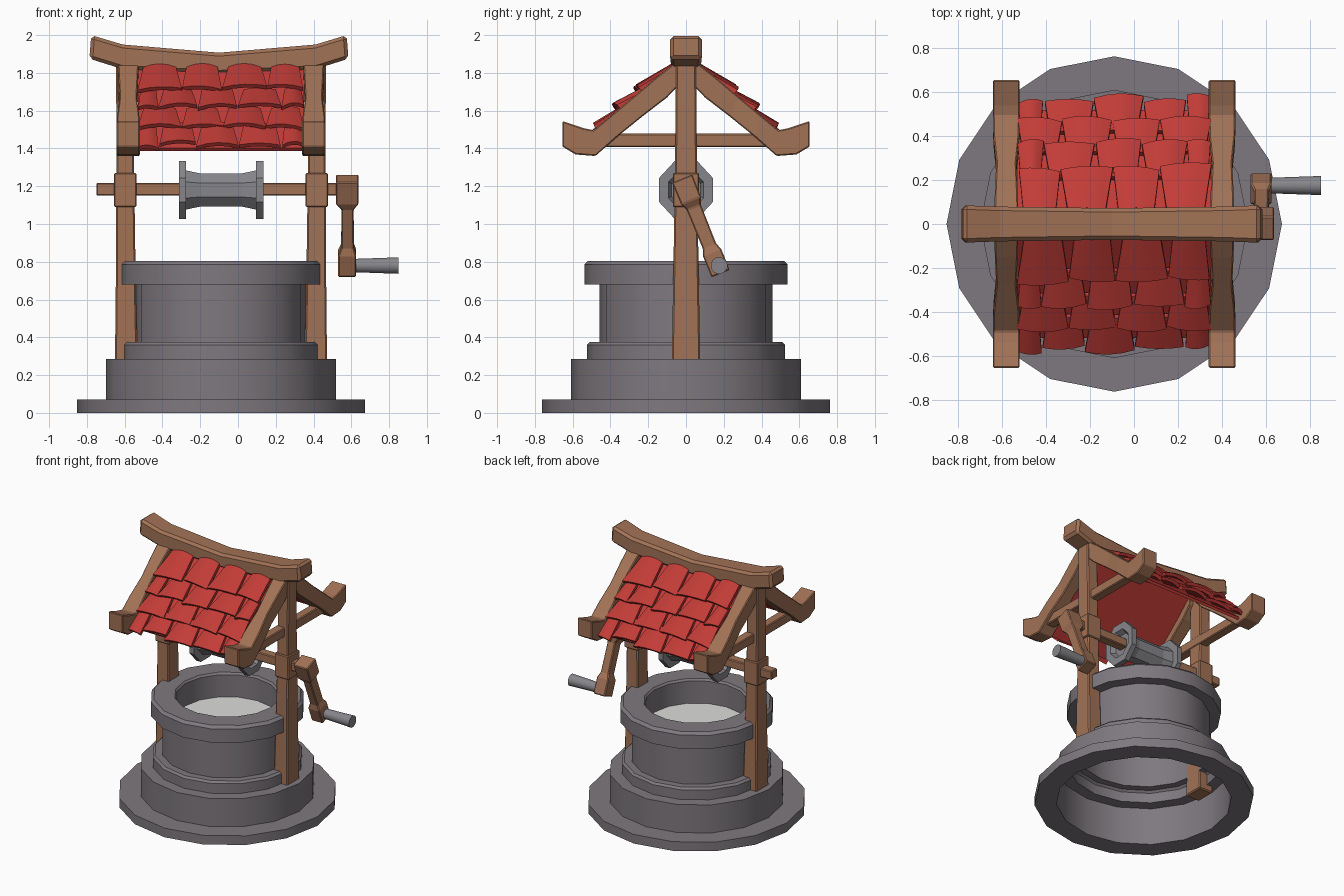
import bpy, bmesh, math, random
from mathutils import Vector

if "Cube" in bpy.data.objects:
    bpy.data.objects.remove(bpy.data.objects["Cube"])

random.seed(4)
CX = -0.09  # centre line of the stone well


def material(name, col):
    m = bpy.data.materials.new(name)
    m.diffuse_color = (*col, 1)
    m.use_nodes = True
    m.node_tree.nodes["Principled BSDF"].inputs["Base Color"].default_value = m.diffuse_color
    return m


STONE = material("stone grey", (0.21, 0.19, 0.21))
METAL = material("metal grey", (0.24, 0.24, 0.26))
WOOD = material("brown wood", (0.36, 0.168, 0.092))
RED = material("red tile", (0.54, 0.045, 0.038))
WATER = material("pale water", (0.72, 0.72, 0.71))


def mesh_object(name, verts, faces, mat, bevel=0, smooth=False):
    me = bpy.data.meshes.new(name)
    me.from_pydata([tuple(v) for v in verts], [], faces)
    me.materials.append(mat)
    ob = bpy.data.objects.new(name, me)
    bpy.context.collection.objects.link(ob)
    bm = bmesh.new()
    bm.from_mesh(me)
    bmesh.ops.recalc_face_normals(bm, faces=bm.faces)
    bm.to_mesh(me)
    bm.free()
    if smooth:
        me.shade_smooth()
        me.set_sharp_from_angle(angle=math.radians(30))
    if bevel:
        b = ob.modifiers.new("bevel", 'BEVEL')
        b.width, b.segments, b.limit_method = bevel, 1, 'ANGLE'
    return ob


def loft_data(rings, caps=True):
    n = len(rings[0])
    verts = [v for r in rings for v in r]
    faces = [(i * n + j, i * n + (j + 1) % n, (i + 1) * n + (j + 1) % n, (i + 1) * n + j)
             for i in range(len(rings) - 1) for j in range(n)]
    if caps:
        faces += [tuple(range(n))[::-1], tuple(range((len(rings) - 1) * n, len(rings) * n))]
    return verts, faces


def loft(name, rings, mat, caps=True, **kw):
    return mesh_object(name, *loft_data(rings, caps), mat, **kw)


def box(name, x0, x1, y0, y1, z0, z1, mat, bevel=0.006):
    return loft(name, [[(x, y0, z0), (x, y1, z0), (x, y1, z1), (x, y0, z1)] for x in (x0, x1)],
                mat, bevel=bevel)


def ring_z(r, z, n=16):
    return [(CX + r * math.cos(2 * math.pi * k / n), r * math.sin(2 * math.pi * k / n), z) for k in range(n)]


def ring_x(x, r, n, y=0.0, z=1.18, sy=1.0):
    return [(x, y + sy * r * math.cos(2 * math.pi * (k + .5) / n), z + r * math.sin(2 * math.pi * (k + .5) / n))
            for k in range(n)]


# Stone well: one revolved, stepped wall, hollow and open underneath
profile = [(.61, .07), (.61, 0), (.763, 0), (.763, .07), (.61, .07), (.61, .285), (.525, .285), (.525, .36),
           (.51, .375), (.457, .375), (.457, .68), (.538, .68), (.538, .785), (.518, .805),
           (.37, .805), (.358, .79), (.358, .61)]
for name, part in (("well_base", profile[:5]), ("well_wall", profile[4:])):
    loft(name, [ring_z(r, z) for r, z in part], STONE, caps=False, smooth=True)
mesh_object("water", ring_z(.358, .62), [tuple(range(16))], WATER)

# Frame on each side: post, bearing block, tie beam, two flared rafters
rafter = [((.02, 1.885), (.02, 1.755), .056), ((.15, 1.782), (.10, 1.67), .052),
          ((.28, 1.672), (.23, 1.57), .046), ((.40, 1.572), (.36, 1.465), .059),
          ((.49, 1.497), (.48, 1.36), .061), ((.54, 1.507), (.585, 1.368), .061),
          ((.655, 1.545), (.655, 1.41), .061)]
for side, s in (("left", -1), ("right", 1)):
    px = CX + s * .507
    loft(side + "_post",
         [[(px + s * (1.285 - z) * -.005 + a * hx, b * hy, z) for a, b in ((-1, -1), (1, -1), (1, 1), (-1, 1))]
          for z, hx, hy in ((.235, .06, .076), (.75, .052, .067), (1.3, .047, .058), (1.86, .045, .053))],
         WOOD, bevel=.008)
    box(side + "_bearing_block", px - .06, px + .06, -.07, .07, 1.09, 1.27, WOOD)
    rx = CX + s * .491
    box(side + "_tie_beam", rx - .035, rx + .035, -.43, .43, 1.407, 1.478, WOOD)
    for end, e in (("front", -1), ("back", 1)):
        loft(f"{side}_{end}_rafter",
             [[(rx - h, e * t[0], t[1]), (rx + h, e * t[0], t[1]), (rx + h, e * b[0], b[1]),
               (rx - h, e * b[0], b[1])] for t, b, h in rafter], WOOD, bevel=.006)

# Sagging ridge beam
ridge = [(-.787, -.777, 1.875, 2.0, .085), (-.61, -.61, 1.82, 1.95, .079), (-.1, -.1, 1.795, 1.907, .072),
         (.41, .41, 1.82, 1.95, .079), (.585, .575, 1.875, 2.0, .085)]
loft("ridge_beam", [[(xb, -h, z0), (xb, h, z0), (xt, h, z1), (xt, -h, z1)] for xb, xt, z0, z1, h in ridge],
     WOOD, bevel=.018)

# Roof: flat red underside panel plus four rows of curved overlapping tiles
D, N = Vector((0, .749, -.663)), Vector((0, .663, .749))


def roof_point(x, s, n):
    return Vector((x, .07, 1.80)) + D * s + N * n


pv, pf = loft_data([[roof_point(x, s, n) for s, n in ((-.06, -.02), (.6, -.02), (.6, .0), (-.06, .0))]
                    for x in (-.53, .35)])
tv, tf = [], []


def tile(xc, s0, s1, w0, w1, lift, tilt, arch):
    rings, k = [], 4
    for s, w, l in ((s0, w0, 0.0), ((s0 + s1) / 2, (w0 + w1) / 2, lift * .5), (s1, w1, lift)):
        pts = []
        for th, order in ((.024, range(k + 1)), (0, range(k, -1, -1))):
            for i in order:
                u = i / k * 2 - 1
                pts.append(roof_point(xc + u * w / 2, s + tilt * u * (s > s0), l + th + arch * (1 - u * u)))
        rings.append(pts)
    v, f = loft_data(rings)
    f = [tuple(i + len(tv) for i in q) for q in f]
    tv.extend(v)
    tf.extend(f)


for row, (s1, lift) in enumerate(((.19, .04), (.35, .042), (.5, .034), (.63, .018))):
    x = -.53
    widths = [.2, .23, .22, .23] if row % 2 == 0 else [.12, .23, .22, .2, .11]
    for w in widths:
        tile(x + w / 2, s1 - (.19 if row else .22), s1 + random.uniform(-.02, .018), w * .74,
             w * random.uniform(.92, 1.04), lift + random.uniform(-.006, .006),
             random.uniform(-.012, .012), random.uniform(.014, .024))
        x += w
for side, e in (("front", -1), ("back", 1)):
    def turn(v):
        return (CX + e * (v[0] - CX), e * v[1], v[2])
    mesh_object(side + "_roof_panel", [turn(v) for v in pv], pf, RED)
    mesh_object(side + "_roof_tiles", [turn(v) for v in tv], tf, RED, smooth=True)

# Windlass: axle, octagonal drum with flanges and dished ends
box("axle", -.75, .6, -.035, .035, 1.15, 1.217, WOOD)
loft("rope_drum", [ring_x(x, r, 8, sy=.92) for x, r in
                   ((-.275, .09), (-.312, .11), (-.312, .167), (-.275, .167), (-.275, .112), (-.2, .095),
                    (.02, .095), (.095, .112), (.095, .167), (.135, .167), (.135, .11), (.098, .09))], METAL)

# Crank: arm with thick ends, and a tapered grip
A, P = Vector((0, .375, -.927)), Vector((0, .927, .375))
arm = [(-.055, .578, .06, .058), (.07, .578, .06, .056), (.11, .58, .032, .04),
       (.33, .58, .034, .038), (.37, .578, .048, .052), (.488, .578, .048, .052)]
rings = []
for t, x, hx, hp in arm:
    c = Vector((x, 0, 1.19)) + A * t
    rings.append([c + Vector((a * hx, 0, 0)) + P * (b * hp) for a, b in ((-1, -1), (1, -1), (1, 1), (-1, 1))])
loft("crank_arm", rings, WOOD, bevel=.006)
loft("crank_grip", [ring_x(.6, .036, 12, .175, .78), ring_x(.85, .045, 12, .175, .78)], METAL, smooth=True)
